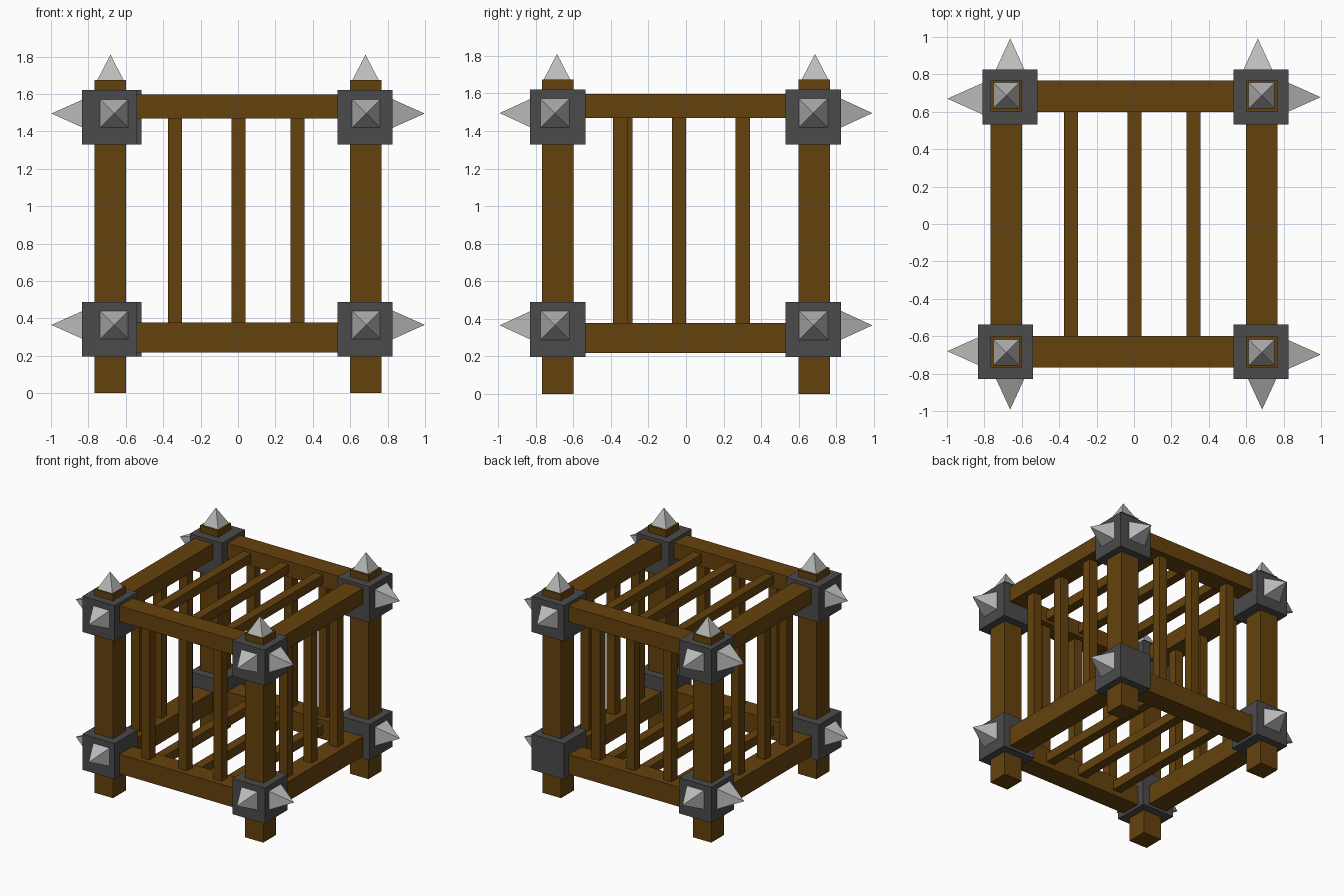
import bpy, bmesh
from math import pi, sqrt
from mathutils import Matrix, Vector

if "Cube" in bpy.data.objects:
    bpy.data.objects.remove(bpy.data.objects["Cube"])


def material(name, rgb):
    m = bpy.data.materials.new(name)
    m.diffuse_color = (*rgb, 1)
    m.use_nodes = True
    m.node_tree.nodes["Principled BSDF"].inputs["Base Color"].default_value = m.diffuse_color
    return m


WOOD = material("brown_wood", (0.13, 0.055, 0.004))
IRON = material("dark_iron", (0.07, 0.07, 0.07))
STEEL = material("pale_steel", (0.5, 0.5, 0.5))


def finish(name, bm, mat):
    me = bpy.data.meshes.new(name)
    bm.to_mesh(me)
    bm.free()
    me.materials.append(mat)
    ob = bpy.data.objects.new(name, me)
    bpy.context.collection.objects.link(ob)


def box(name, centre, size, mat=WOOD):
    bm = bmesh.new()
    bmesh.ops.create_cube(bm, size=1, matrix=Matrix.Translation(centre) @ Matrix.Diagonal((*size, 1)))
    finish(name, bm, mat)


def spike(name, base, direction, length, width):
    # four-sided pyramid standing on its base point
    d = Vector(direction)
    turn = Matrix.Identity(4) if d.z else d.to_track_quat('Z', 'Y').to_matrix().to_4x4()
    bm = bmesh.new()
    bmesh.ops.create_cone(bm, cap_ends=True, segments=4, radius1=width / sqrt(2), radius2=0, depth=length,
                          matrix=Matrix.Translation(Vector(base) + d * length / 2) @ turn @ Matrix.Rotation(pi / 4, 4, 'Z'))
    finish(name, bm, STEEL)


P, W = 0.683, 0.167      # post centre and thickness
BAR = 0.075
RAILS = {"lower": (0.217, 0.377), "upper": (1.468, 1.596)}
BLOCK_Z = {"lower": 0.342, "upper": 1.475}
SPIKE_Z = {"lower": 0.365, "upper": 1.495}

# corners: x sign, y sign, block x, block y, x of front/back spike, y of side spike
corners = {
    "front_left": (-1, -1, -0.687, -0.683, -0.662, -0.68),
    "front_right": (1, -1, 0.678, -0.683, 0.685, -0.698),
    "back_left": (-1, 1, -0.663, 0.678, -0.662, 0.67),
    "back_right": (1, 1, 0.678, 0.678, 0.662, 0.678),
}
for name, (sx, sy, bx, by, fx, fy) in corners.items():
    # post with its cap spike
    box(name + "_post", (sx * P, sy * P, 0.8375), (W, W, 1.675))
    spike(name + "_top_spike", (sx * 0.682, sy * 0.687, 1.675), (0, 0, 1), 0.135, 0.14)
    for level in ("lower", "upper"):
        # iron corner block and the spikes on its outer faces
        box(f"{name}_{level}_block", (bx, by, BLOCK_Z[level]), (0.294, 0.294, 0.293), IRON)
        z = SPIKE_Z[level]
        spike(f"{name}_{level}_side_spike", (sx * 0.81, fy, z), (sx, 0, 0), 0.188, 0.168)
        # one block has no spike on its back face
        if (name, level) != ("back_right", "lower"):
            spike(f"{name}_{level}_face_spike", (fx, sy * 0.81, z), (0, sy, 0), 0.182, 0.168)

# horizontal rails and the bars of the roof and floor
bar_x = (-0.337, 0.003, 0.317)
for level, (z0, z1) in RAILS.items():
    z, h = (z0 + z1) / 2, z1 - z0
    for side, s in (("front", -1), ("back", 1)):
        box(f"{side}_{level}_rail", (0, s * P, z), (1.2, W, h))
    for side, s in (("left", -1), ("right", 1)):
        box(f"{side}_{level}_rail", (s * P, 0, z), (W, 1.2, h))
    for i, x in enumerate(bar_x):
        box(f"{level}_bar_{i + 1}", (x, 0, z), (BAR, 1.2, BAR))

# upright bars in the four walls
bottom, top = RAILS["lower"][1], RAILS["upper"][0]
mid, tall = (bottom + top) / 2, top - bottom
for side, s in (("front", -1), ("back", 1)):
    for i, x in enumerate(bar_x):
        box(f"{side}_upright_bar_{i + 1}", (x, s * P, mid), (BAR, BAR, tall))
for side, s, first in (("left", -1, -0.323), ("right", 1, -0.35)):
    for i, y in enumerate((first, -0.037, 0.302)):
        box(f"{side}_upright_bar_{i + 1}", (s * P, y, mid), (BAR, BAR, tall))
